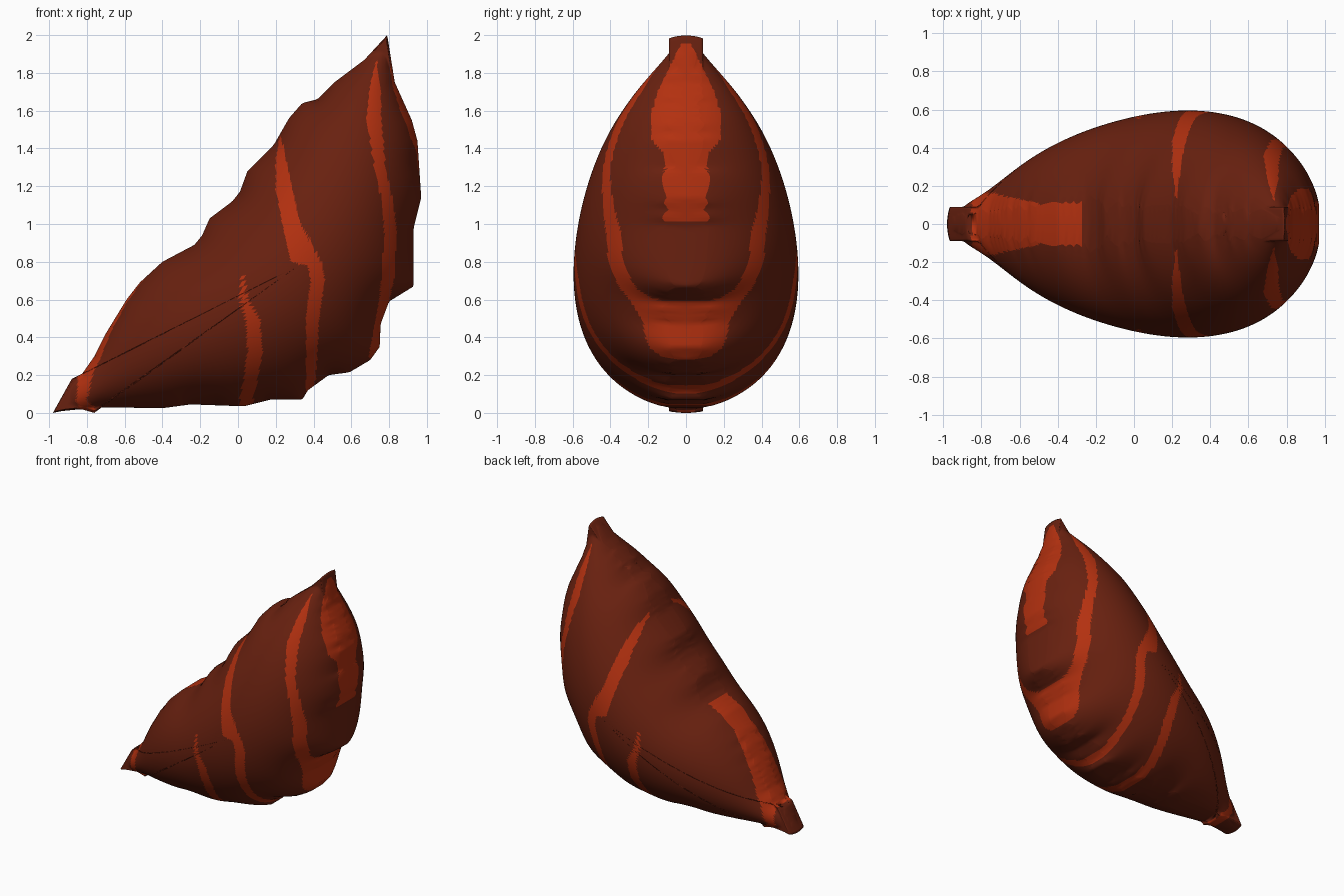
import bpy
import bmesh
import math
from mathutils import Vector

cube = bpy.data.objects.get("Cube")
if cube:
    bpy.data.objects.remove(cube, do_unlink=True)

# Side outline of the shell (x, z): sloping back, lip, then underside
OUTLINE = [Vector(p) for p in (
    (-.98, 0), (-.88, .18), (-.83, .2), (-.76, .3), (-.7, .42), (-.59, .6),
    (-.52, .69), (-.4, .8), (-.23, .89), (-.19, .94), (-.15, 1.03),
    (-.03, 1.12), (.01, 1.17), (.05, 1.28), (.19, 1.42), (.27, 1.56),
    (.34, 1.64), (.42, 1.66), (.51, 1.75), (.67, 1.87), (.79, 2),
    (.83, 1.75), (.92, 1.55), (.95, 1.44), (.97, 1.14), (.93, .98),
    (.93, .67), (.8, .59), (.755, .47), (.75, .35), (.7, .28), (.59, .215),
    (.48, .2), (.37, .12), (.34, .07), (.17, .07), (.03, .035),
    (-.25, .045), (-.4, .025), (-.74, .03), (-.76, 0), (-.83, .02), (-.93, .01))]
CENTRE = Vector((.32, .78))
HALF_WIDTH = .595

# Painted bands: height, left limit, right limit
BANDS = (
    ((1.86, .73, .735), (1.74, .7, .755), (1.55, .68, .76), (1.31, .72, .78),
     (1.1, .765, .825), (.95, .775, .84), (.73, .76, .83), (.59, .745, .8),
     (.45, .72, .86), (.29, .69, .8)),
    ((1.46, .22, .23), (1.34, .2, .255), (1.18, .2, .29), (1.0, .235, .33),
     (.93, .25, .37), (.8, .28, .44), (.78, .37, .445), (.7, .385, .46),
     (.52, .36, .43), (.3, .36, .42), (.05, .36, .4)),
    ((.73, .02, .03), (.6, .01, .05), (.5, .04, .115), (.33, .05, .13),
     (.18, .03, .105), (.02, 0, .07)),
    ((.31, -.74, -.72), (.2, -.83, -.77), (.07, -.855, -.8),
     (.03, -.84, -.76), (0, -.84, -.75)),
)
# Colour along the seam: position, half width
BACK_SEAM = ((-.26, .05), (-.35, .09), (-.42, .1), (-.47, .05), (-.5, .11),
             (-.6, .13), (-.75, .16), (-.85, .17))
LIP_SEAM = ((1.95, .03), (1.7, .15), (1.6, .18), (1.45, .18), (1.37, .12),
            (1.2, .1), (1.1, .11), (1.02, .07))


def material(name, colour):
    mat = bpy.data.materials.new(name)
    mat.use_nodes = True
    mat.diffuse_color = (*colour, 1)
    shader = next(n for n in mat.node_tree.nodes if n.type == 'BSDF_PRINCIPLED')
    shader.inputs["Base Color"].default_value = (*colour, 1)
    return mat


def lookup(table, value):
    """Interpolate a table sorted from high to low; None outside it."""
    for a, b in zip(table, table[1:]):
        if a[0] >= value >= b[0]:
            f = (a[0] - value) / (a[0] - b[0])
            return [p + (q - p) * f for p, q in zip(a[1:], b[1:])]
    return None


def inside(x, z):
    hit = False
    for i, b in enumerate(OUTLINE):
        a = OUTLINE[i - 1]
        if (a.y > z) != (b.y > z):
            if x < a.x + (b.x - a.x) * (z - a.y) / (b.y - a.y):
                hit = not hit
    return hit


def inflate(n, rounds):
    """Relax a pressure field over the outline; its root is the half width."""
    step = 2 / n
    field = [[0.0] * (n + 1) for _ in range(n + 1)]
    cells = [(i, j) for i in range(1, n) for j in range(1, n)
             if inside(i * step - 1, j * step)]
    for _ in range(rounds):
        for i, j in cells:
            around = (field[i - 1][j] + field[i + 1][j]
                      + field[i][j - 1] + field[i][j + 1])
            field[i][j] += 1.88 * ((around + step * step) / 4 - field[i][j])
    peak = max(max(row) for row in field)

    def sample(x, z):
        u = min(max((x + 1) / step, 0), n - .001)
        v = min(max(z / step, 0), n - .001)
        i, j = int(u), int(v)
        u, v = u - i, v - j
        low = field[i][j] * (1 - u) + field[i + 1][j] * u
        high = field[i][j + 1] * (1 - u) + field[i + 1][j + 1] * u
        return (low * (1 - v) + high * v) / peak * HALF_WIDTH ** 2
    return sample


def resample(points, count):
    """Space points evenly along the closed outline."""
    pairs = list(zip(points, points[1:] + points[:1]))
    gap = sum((b - a).length for a, b in pairs) / count
    result, offset = [], 0.0
    for a, b in pairs:
        size = (b - a).length
        while offset < size:
            result.append(a.lerp(b, offset / size))
            offset += gap
        offset -= size
    return result


def is_painted(p):
    x, y, z = p.x, abs(p.y), p.z
    for band in BANDS:
        limits = lookup(band, z)
        if limits and limits[0] < x < limits[1]:
            return True
    back = lookup(BACK_SEAM, x)
    if back and z > x + .95 and y < back[0]:
        return True
    lip = lookup(LIP_SEAM, z)
    return bool(lip and x > .78 and y < lip[0])


# Half of the shell: rings from the middle of the side out to the seam
RINGS = 60
pressure = inflate(100, 200)
rim = resample(OUTLINE, 400)
bm = bmesh.new()
hub = bm.verts.new((CENTRE.x, -math.sqrt(pressure(*CENTRE)), CENTRE.y))
previous = None
for r in range(1, RINGS + 1):
    t = math.sin(r / RINGS * math.pi / 2)
    ring = []
    for edge in rim:
        p = CENTRE.lerp(edge, t)
        depth = (edge - p).length
        width = math.sqrt(max(pressure(p.x, p.y), min(depth * .5, .008)))
        ring.append(bm.verts.new((p.x, 0 if r == RINGS else -width, p.y)))
    for k in range(len(ring)):
        if previous:
            bm.faces.new((previous[k - 1], previous[k], ring[k], ring[k - 1]))
        else:
            bm.faces.new((hub, ring[k], ring[k - 1]))
    previous = ring

# Paint the bands and smooth the surface
for face in bm.faces:
    face.smooth = True
    face.material_index = int(is_painted(face.calc_center_median()))
bm.normal_update()
if hub.normal.y > 0:
    bmesh.ops.reverse_faces(bm, faces=bm.faces[:])

mesh = bpy.data.meshes.new("shell")
bm.to_mesh(mesh)
bm.free()
mesh.materials.append(material("dark_brown", (.14, .015, .005)))
mesh.materials.append(material("rust_orange", (.45, .03, .005)))
shell = bpy.data.objects.new("shell", mesh)
bpy.context.collection.objects.link(shell)

# Second half mirrored across the seam
mirror = shell.modifiers.new("other_half", 'MIRROR')
mirror.use_axis = (False, True, False)
mirror.use_clip = True
mirror.merge_threshold = .0001
